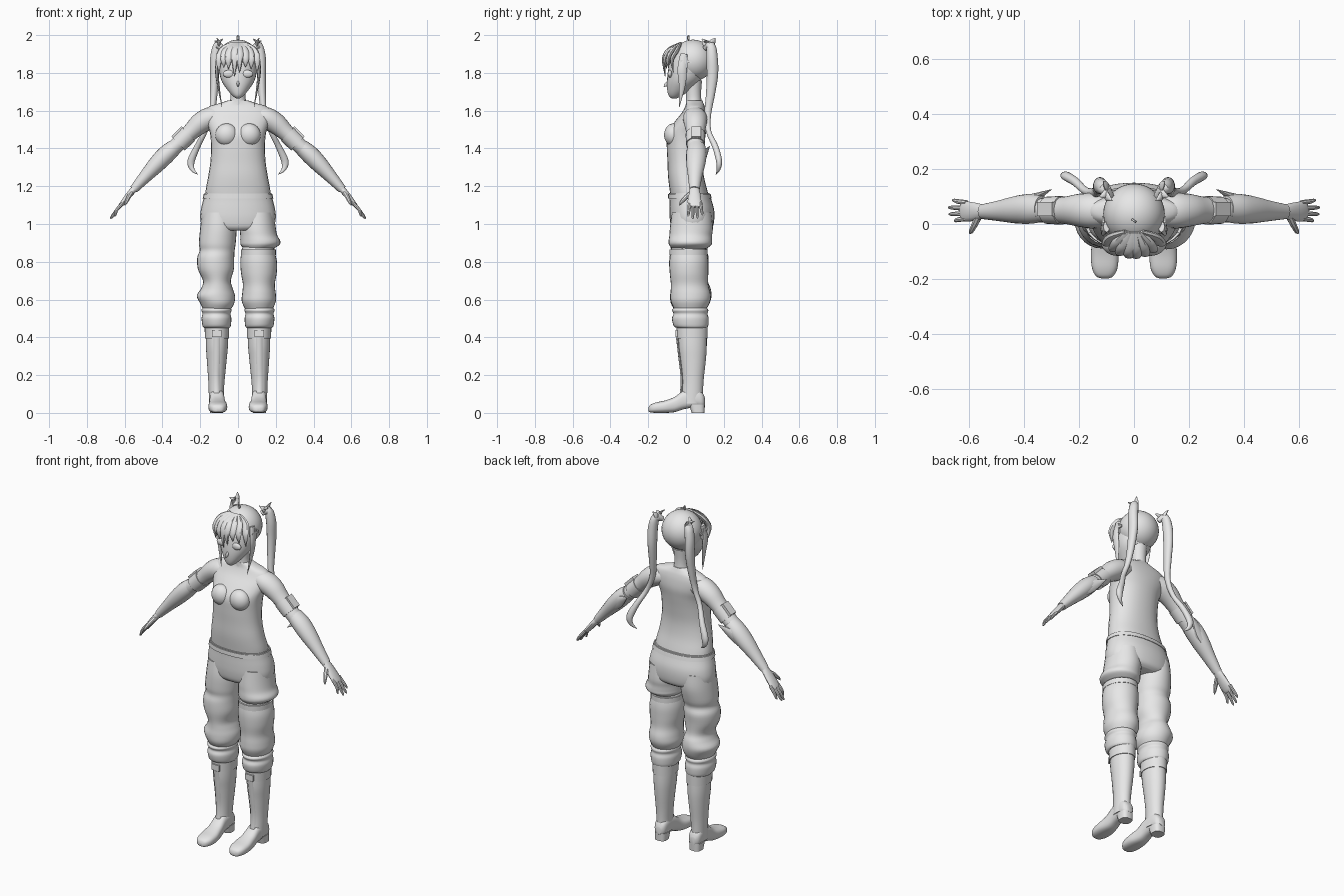
import bpy, bmesh, math
from mathutils import Vector, Matrix

grey = bpy.data.materials.new("plain grey")
grey.diffuse_color = (0.8, 0.8, 0.8, 1)


def finish(name, bm, angle=40):
    bmesh.ops.recalc_face_normals(bm, faces=bm.faces)
    me = bpy.data.meshes.new(name)
    bm.to_mesh(me)
    bm.free()
    me.materials.append(grey)
    for p in me.polygons:
        p.use_smooth = True
    me.set_sharp_from_angle(angle=math.radians(angle))
    ob = bpy.data.objects.new(name, me)
    bpy.context.collection.objects.link(ob)
    return ob


def smooth_rows(rows, steps):
    """Catmull-Rom interpolation of whole rows of numbers."""
    out = []
    for i in range(len(rows) - 1):
        p0, p1, p2, p3 = rows[max(i - 1, 0)], rows[i], rows[i + 1], rows[min(i + 2, len(rows) - 1)]
        for k in range(steps):
            t = k / steps
            out.append([0.5 * (2 * b + (c - a) * t + (2 * a - 5 * b + 4 * c - d) * t * t
                               + (3 * b - a - 3 * c + d) * t ** 3) for a, b, c, d in zip(p0, p1, p2, p3)])
    return out + [list(rows[-1])]


def skin(name, rings):
    bm = bmesh.new()
    vs = [[bm.verts.new(p) for p in r] for r in rings]
    n = len(vs[0])
    for a, b in zip(vs, vs[1:]):
        for i in range(n):
            bm.faces.new((a[i], a[(i + 1) % n], b[(i + 1) % n], b[i]))
    bm.faces.new(vs[0])
    bm.faces.new(vs[-1])
    return finish(name, bm)


def loft(name, rows, axis="z", power=1.0, n=28, steps=4, s=1):
    """Rows are (position along axis, x0, x1, other0, other1)."""
    rings = []
    for t, x0, x1, b0, b1 in smooth_rows(rows, steps):
        ring = []
        for i in range(n):
            c, d = math.cos(math.tau * i / n), math.sin(math.tau * i / n)
            c, d = (math.copysign(abs(q) ** power, q) for q in (c, d))
            x, o = s * ((x0 + x1) / 2 + c * (x1 - x0) / 2), (b0 + b1) / 2 + d * (b1 - b0) / 2
            ring.append((x, o, t) if axis == "z" else (x, t, o))
        rings.append(ring)
    return skin(name, rings)


def sym(name, rows, **kw):
    """Loft centred on x = 0: rows are (z, half width, y0, y1)."""
    return loft(name, [(z, -w, w, a, b) for z, w, a, b in rows], **kw)


def tube(name, pts, ref=(0, 1, 0), n=14, steps=4, s=1):
    """Points are (x, y, z, radius along ref, radius across)."""
    pts = smooth_rows(pts, steps)
    c = [Vector((p[0] * s, p[1], p[2])) for p in pts]
    rings = []
    for i, p in enumerate(pts):
        t = (c[min(i + 1, len(c) - 1)] - c[max(i - 1, 0)]).normalized()
        u = Vector(ref)
        u = (u - t * u.dot(t)).normalized()
        v = t.cross(u)
        a, b = max(p[3], .0008), max(p[4], .0008)
        rings.append([c[i] + u * a * math.cos(math.tau * k / n) + v * b * math.sin(math.tau * k / n)
                      for k in range(n)])
    return skin(name, rings)


def ball(name, loc, r):
    bm = bmesh.new()
    bmesh.ops.create_uvsphere(bm, u_segments=32, v_segments=20, radius=1,
                              matrix=Matrix.Translation(loc) @ Matrix.Diagonal((*r, 1)))
    return finish(name, bm)


def box(name, loc, size, tilt=0):
    bm = bmesh.new()
    bmesh.ops.create_cube(bm, size=1, matrix=Matrix.Translation(loc) @ Matrix.Rotation(tilt, 4, "Y")
                          @ Matrix.Diagonal((*size, 1)))
    return finish(name, bm)


# Torso and neck
sym("torso", [(1.10, .17, -.075, .13), (1.17, .172, -.085, .115), (1.25, .158, -.095, .095),
              (1.33, .146, -.098, .088), (1.41, .143, -.102, .095), (1.48, .148, -.1, .105),
              (1.535, .165, -.065, .112), (1.585, .175, -.025, .108), (1.62, .155, -.005, .1),
              (1.64, .095, .0, .092), (1.655, .05, .0, .085)], power=.9)
sym("neck", [(1.60, .065, -.005, .09), (1.65, .043, .0, .082), (1.70, .04, .0, .08), (1.76, .045, .0, .085)])

# Head, nose and hair cap
sym("face", [(1.664, .008, -.075, -.05), (1.68, .03, -.092, -.02), (1.715, .06, -.1, .03),
             (1.765, .09, -.1, .08), (1.83, .1, -.092, .1), (1.90, .092, -.072, .1), (1.95, .05, -.03, .07)])
tube("nose", [(0, -.085, 1.765, .004, .004), (0, -.103, 1.74, .007, .01), (0, -.118, 1.727, .002, .002)],
     ref=(1, 0, 0))
ball("hair_cap", (0, .037, 1.866), (.112, .11, .11))

# Fringe: pointed strands fanned from the crown
for x, z in ((-.1, 1.80), (-.075, 1.83), (-.05, 1.82), (-.018, 1.78), (.008, 1.80),
             (.04, 1.83), (.07, 1.82), (.1, 1.80)):
    fy = -.118 + 4.5 * x * x
    tube("fringe_strand", [(x * .3, -.03, 1.955, .012, .008), (x * .8, fy + .025, 1.92, .022, .012),
                           (x, fy, 1.87, .018, .01), (x, fy + .006, z, .001, .001)], ref=(1, 0, .1), n=8)

# Curl on the crown
bm = bmesh.new()
R = [[bm.verts.new((.004 * math.cos(b), .012 + (.011 + .003 * math.sin(b)) * .7 * math.cos(a) ,
                    1.986 + (.011 + .003 * math.sin(b)) * math.sin(a)))
      for b in (math.tau * j / 8 for j in range(8))] for a in (math.tau * i / 20 for i in range(20))]
for i in range(20):
    for j in range(8):
        k, l = (i + 1) % 20, (j + 1) % 8
        bm.faces.new((R[i][j], R[k][j], R[k][l], R[i][l]))
curl = finish("crown_curl", bm)
curl.data.transform(Matrix.Translation((0, .012, 0)) @ Matrix.Rotation(1.0, 4, "Z")
                    @ Matrix.Translation((0, -.012, 0)))

for s in (-1, 1):
    # Chest, eyes, side locks and hair clip
    ball("chest", (s * .06, -.066, 1.472), (.06, .05, .06))
    ball("eye", (s * .05, -.085, 1.795), (.03, .012, .02))
    tube("side_lock", [(.1, -.01, 1.90, .02, .012), (.112, -.02, 1.82, .025, .01),
                       (.105, -.02, 1.74, .018, .007), (.085, -.035, 1.62, .001, .001)], n=8, s=s)
    box("hair_clip", (s * .111, .0, 1.86), (.012, .06, .014))
    box("hair_clip", (s * .111, .0, 1.855), (.012, .014, .06))
    # Bow and long tail
    for x, y, z in ((.08, .085, 1.98), (.112, .155, 1.985), (.125, .10, 1.97)):
        tube("bow_loop", [(.095, .12, 1.925, .008, .006), (.1, (y + .12) / 2, 1.96, .018, .008),
                          (x, y, z, .002, .002)], n=8, s=s)
    tube("hair_tail", [(.085, .1, 1.93, .014, .014), (.108, .13, 1.945, .024, .022), (.122, .138, 1.88, .03, .026),
                       (.124, .14, 1.79, .03, .024), (.128, .13, 1.69, .024, .02), (.14, .115, 1.58, .018, .015),
                       (.175, .12, 1.49, .014, .014), (.215, .155, 1.41, .016, .016),
                       (.248, .175, 1.335, .016, .02), (.242, .172, 1.29, .01, .012),
                       (.212, .158, 1.262, .001, .001)], s=s)

    # Arm, armband with patch, forearm sleeve with elbow point
    tube("upper_arm", [(.10, .045, 1.57, .055, .05), (.15, .048, 1.56, .064, .058), (.2, .05, 1.532, .06, .056),
                       (.25, .05, 1.487, .05, .046), (.31, .05, 1.43, .045, .041), (.37, .05, 1.375, .043, .04),
                       (.45, .05, 1.295, .038, .034)], s=s, n=20)
    tube("armband", [(.262, .05, 1.476, .052, .05), (.315, .05, 1.424, .05, .048)], steps=1, s=s, n=20)
    box("armband_patch", (s * .318, .055, 1.483), (.075, .05, .022), s * math.radians(45))
    tube("sleeve", [(.335, .055, 1.408, .048, .042), (.38, .055, 1.368, .054, .048), (.43, .052, 1.317, .05, .045),
                    (.49, .048, 1.252, .038, .034), (.552, .045, 1.183, .027, .023)], s=s, n=20)
    tube("elbow_point", [(.44, .075, 1.305, .02, .03), (.38, .09, 1.355, .018, .035), (.30, .126, 1.412, .001, .001)],
         n=10, s=s)
    # Hand
    tube("palm", [(.54, .045, 1.197, .022, .018), (.57, .045, 1.162, .031, .017), (.60, .045, 1.125, .036, .015),
                  (.622, .047, 1.098, .036, .011), (.63, .047, 1.09, .03, .007)], s=s)
    for y, x, z in ((.012, .655, 1.04), (.036, .674, 1.026), (.06, .676, 1.03), (.086, .662, 1.046)):
        my = .047 + (y - .047) * .8
        tube("finger", [(.61, my, 1.112, .009, .009), (.642, (y + my) / 2, 1.074, .0085, .0085),
                        (x - .006, y, z + .008, .006, .006), (x, y, z, .001, .001)], n=8, s=s)
    tube("thumb", [(.565, .03, 1.165, .014, .014), (.58, -.002, 1.14, .012, .012), (.592, -.025, 1.115, .009, .009),
                   (.598, -.035, 1.098, .002, .002)], ref=(0, 1, -1), n=8, s=s)

    # Boot: shaft, top cuff, front lacing strip, foot and heel
    loft("boot_shaft", [(.05, .073, .153, -.03, .09), (.11, .075, .155, -.022, .09), (.18, .07, .158, -.02, .094),
                        (.28, .06, .165, -.03, .105), (.36, .053, .17, -.04, .11), (.48, .05, .17, -.042, .108)], s=s)
    loft("boot_cuff", [(.395, .048, .175, -.048, .114), (.46, .046, .177, -.05, .115)], steps=1, s=s)
    tube("boot_lacing", [(.112, -.032, .07, .016, .008), (.114, -.024, .12, .016, .007), (.115, -.022, .19, .016, .007),
                         (.113, -.032, .28, .017, .007), (.112, -.046, .40, .018, .007)], ref=(1, 0, 0), n=8, s=s)
    box("boot_buckle", (s * .112, -.05, .42), (.05, .012, .035))
    loft("boot_foot", [(-.199, .095, .115, .01, .025), (-.19, .076, .138, .003, .042), (-.16, .06, .153, 0, .055),
                       (-.11, .057, .157, 0, .066), (-.06, .066, .152, .004, .085), (-.01, .072, .15, .02, .12),
                       (.05, .074, .152, .03, .13), (.085, .08, .147, .03, .11), (.1, .095, .13, .04, .08)],
         axis="y", power=.75, s=s)
    loft("boot_heel", [(0, .08, .148, .03, .098), (.045, .077, .15, .015, .1)], steps=1, power=.7, s=s)

    # Gathered trouser cuff
    loft("trouser_cuff", [(.45, .045, .18, -.05, .11), (.462, .038, .188, -.066, .118), (.50, .035, .193, -.074, .12),
                          (.525, .04, .188, -.066, .114), (.545, .034, .194, -.074, .118), (.565, .045, .18, -.05, .1)], s=s)

# Trouser seat and waistband
sym("trouser_seat", [(.965, .13, -.06, .12), (.985, .185, -.078, .142), (1.03, .2, -.086, .15), (1.08, .196, -.088, .148),
                     (1.13, .184, -.088, .134), (1.165, .176, -.09, .124)], power=.9)
sym("waistband", [(1.135, .187, -.095, .136), (1.16, .182, -.094, .13)], steps=1, power=.9)

# Plain baggy leg on the -x side
loft("trouser_leg", [(1.06, -.19, -.02, -.075, .135), (.98, -.2, -.008, -.085, .14), (.90, -.207, -.012, -.085, .125),
                     (.86, -.203, -.018, -.08, .112), (.82, -.216, -.02, -.088, .12), (.76, -.212, -.022, -.088, .115),
                     (.70, -.185, -.038, -.08, .115), (.66, -.195, -.028, -.08, .13), (.62, -.218, -.016, -.084, .135),
                     (.58, -.2, -.02, -.08, .125), (.545, -.182, -.04, -.06, .105)])

# Two-part leg on the +x side: folded thigh, strap, lower leg
loft("trouser_thigh", [(1.06, .02, .19, -.075, .135), (.98, .01, .2, -.085, .142), (.94, .012, .208, -.088, .138),
                       (.91, .012, .224, -.092, .138), (.89, .014, .22, -.09, .135), (.87, .03, .19, -.075, .11)])
loft("thigh_strap", [(.835, .016, .2, -.088, .115), (.865, .016, .2, -.088, .115)], steps=1)
loft("trouser_lower_leg", [(.885, .025, .19, -.075, .1), (.85, .018, .195, -.082, .11), (.80, .012, .206, -.088, .118),
                           (.74, .016, .205, -.086, .118), (.68, .026, .195, -.08, .118), (.63, .022, .2, -.082, .13),
                           (.59, .02, .2, -.08, .128), (.545, .04, .182, -.06, .105)])
